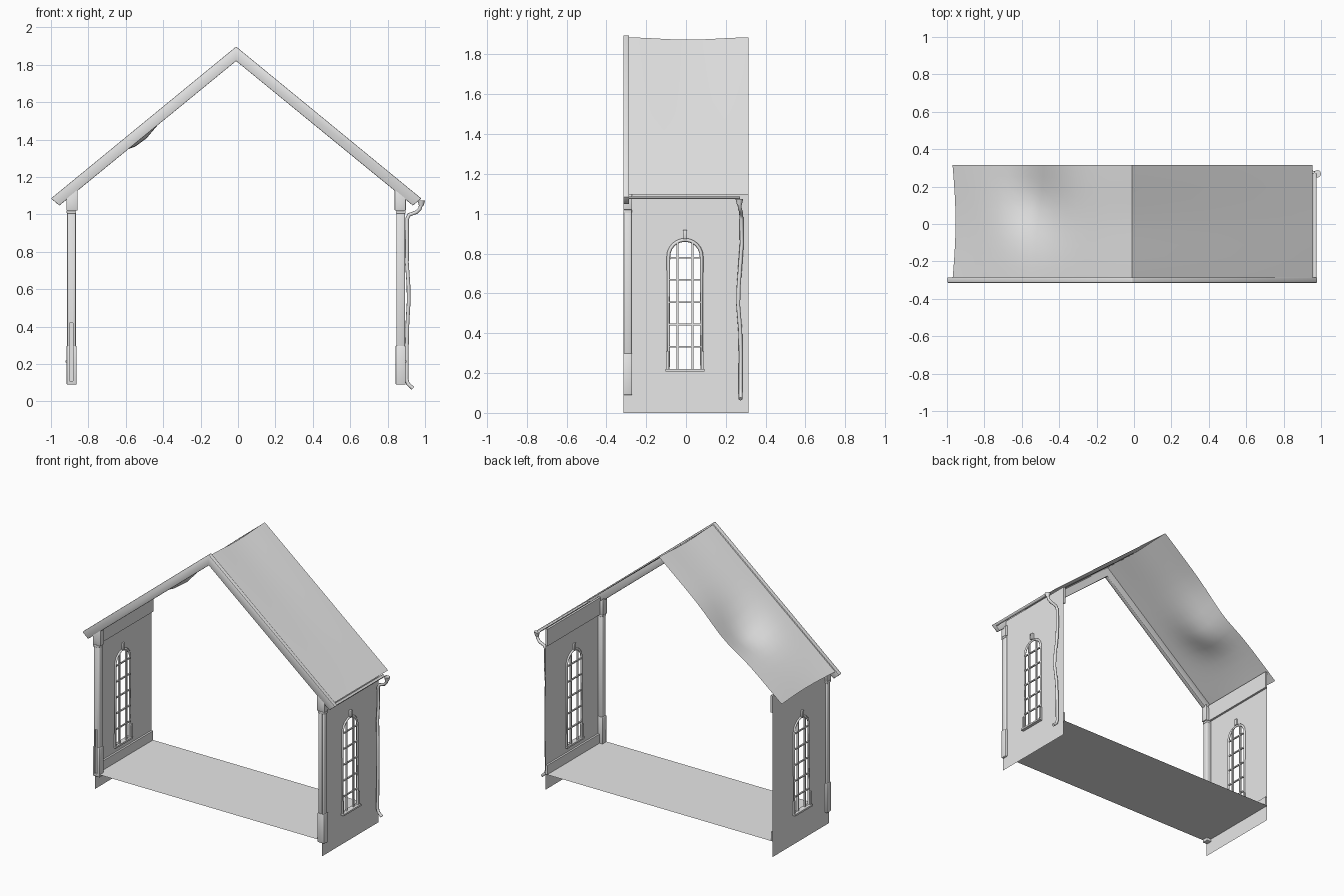
import bpy, bmesh, math
from mathutils import Vector

if "Cube" in bpy.data.objects:
    bpy.data.objects.remove(bpy.data.objects["Cube"])

AXIS = -0.01            # x of the ridge
FRONT, BACK = -0.315, 0.315
SLOPE = 0.818
FLOOR_Z = 0.11
WALL = 0.89             # wall distance from the ridge axis
SIDES = (("right", -1), ("left", 1))

plaster = bpy.data.materials.new("light_grey")
plaster.use_nodes = True
GREY = (0.8, 0.8, 0.8, 1)
plaster.diffuse_color = GREY
plaster.node_tree.nodes["Principled BSDF"].inputs["Base Color"].default_value = GREY


def finish(name, bm, smooth=None, recalc=True):
    if recalc:
        bmesh.ops.recalc_face_normals(bm, faces=bm.faces)
    me = bpy.data.meshes.new(name)
    bm.to_mesh(me)
    bm.free()
    ob = bpy.data.objects.new(name, me)
    bpy.context.collection.objects.link(ob)
    me.materials.append(plaster)
    if smooth:
        bpy.ops.object.select_all(action='DESELECT')
        ob.select_set(True)
        bpy.context.view_layer.objects.active = ob
        bpy.ops.object.shade_smooth_by_angle(angle=math.radians(smooth))
    return ob


def box(name, xs, ys, zs, bevel=0):
    bm = bmesh.new()
    bmesh.ops.create_cube(bm, size=1)
    for v in bm.verts:
        v.co = [(r[0] + r[1]) / 2 + c * abs(r[1] - r[0]) for c, r in zip(v.co, (xs, ys, zs))]
    if bevel:
        bmesh.ops.bevel(bm, geom=bm.edges[:], offset=bevel, segments=2, affect='EDGES', profile=0.5)
    return finish(name, bm, 50 if bevel else None)


def side_box(name, s, us, ys, zs, bevel=0):
    """Box whose x range is measured outward from the ridge axis."""
    return box(name, sorted(AXIS + s * u for u in us), ys, zs, bevel)


def prism(name, pts, y0, y1, bevel=0):
    bm = bmesh.new()
    face = bm.faces.new([bm.verts.new((AXIS + x, y0, z)) for x, z in pts])
    ext = bmesh.ops.extrude_face_region(bm, geom=[face])
    moved = [g for g in ext["geom"] if isinstance(g, bmesh.types.BMVert)]
    bmesh.ops.translate(bm, vec=(0, y1 - y0, 0), verts=moved)
    if bevel:
        bmesh.ops.recalc_face_normals(bm, faces=bm.faces)
        bmesh.ops.bevel(bm, geom=bm.edges[:], offset=bevel, segments=2, affect='EDGES', profile=0.5)
    return finish(name, bm, 40)


def tube(name, pts, radius, res=0, cyclic=False):
    cu = bpy.data.curves.new(name, 'CURVE')
    cu.dimensions = '3D'
    cu.bevel_depth, cu.bevel_resolution, cu.use_fill_caps = radius, res, True
    sp = cu.splines.new('POLY')
    sp.points.add(len(pts) - 1)
    for p, co in zip(sp.points, pts):
        p.co = (*co, 1)
    sp.use_cyclic_u = cyclic
    cu.materials.append(plaster)
    ob = bpy.data.objects.new(name, cu)
    bpy.context.collection.objects.link(ob)
    return ob


# Arched window outline in (y, z)
WIN_Y, WIN_HALF, SILL, SPRING, RISE = -0.005, 0.083, 0.215, 0.785, 0.083


def arch():
    pts = [(WIN_Y + WIN_HALF, SILL)]
    for i in range(13):
        a = math.pi * i / 12
        pts.append((WIN_Y + WIN_HALF * math.cos(a), SPRING + RISE * math.sin(a)))
    return pts + [(WIN_Y - WIN_HALF, SILL)]


def wall(name, x, s):
    bm = bmesh.new()
    outer = [(FRONT, FLOOR_Z), (BACK, FLOOR_Z), (BACK, 1.14), (FRONT, 1.14)]
    for loop in (outer, arch()):
        vs = [bm.verts.new((x, y, z)) for y, z in loop]
        for a, b in zip(vs, vs[1:] + vs[:1]):
            bm.edges.new((a, b))
    bmesh.ops.triangle_fill(bm, use_beauty=True, edges=bm.edges[:], normal=(s, 0, 0))
    bm.normal_update()
    flip = [f for f in bm.faces if f.normal.x * s < 0]
    bmesh.ops.reverse_faces(bm, faces=flip)
    return finish(name, bm, recalc=False)


def window(side, s):
    x = AXIS + s * WALL
    tube(side + "_window_frame", [(x, y, z) for y, z in arch()], 0.009, 0, True)
    for y in (-0.038, 0.038):
        side_box(side + "_window_upright", s, (0.884, 0.896),
                 (WIN_Y + y - 0.005, WIN_Y + y + 0.005), (SILL, SPRING + RISE * 0.9))
    for i in range(5):
        z = 0.332 + i * 0.112
        side_box(side + "_window_crossbar", s, (0.885, 0.895),
                 (WIN_Y - WIN_HALF, WIN_Y + WIN_HALF), (z - 0.004, z + 0.004))
    side_box(side + "_window_sill", s, (0.875, 0.912), (WIN_Y - 0.097, WIN_Y + 0.097), (0.208, 0.22))
    for e in (-1, 1):
        y = WIN_Y + e * 0.088
        side_box(side + "_window_foot", s, (0.88, 0.902), (y - 0.007, y + 0.007), (0.215, 0.31))
    side_box(side + "_window_keystone", s, (0.88, 0.905), (WIN_Y - 0.011, WIN_Y + 0.011),
             (0.872, 0.918), 0.003)


def roof_sheet(side, s):
    reach = 0.965 if s > 0 else 0.96
    bm = bmesh.new()
    bmesh.ops.create_grid(bm, x_segments=16, y_segments=10, size=1)
    for v in bm.verts:
        t, w = (v.co.x + 1) / 2, (v.co.y + 1) / 2
        y = -0.295 + w * (BACK + 0.295)
        u = t * reach
        z = 1.885 - u * SLOPE
        z -= (1 - t) * 0.011 * math.sin(math.pi * w) ** 2
        if s < 0:   # worn slope: sagging middle and wavy eave
            z -= 0.085 * math.exp(-((u - 0.5) / 0.14) ** 2) * math.exp(-((y - 0.12) / 0.2) ** 2)
            u -= 0.016 * t ** 8 * math.sin(math.pi * w)
        v.co = (AXIS + s * u, y, z)
    bm.normal_update()
    bmesh.ops.reverse_faces(bm, faces=[f for f in bm.faces if f.normal.z < 0])
    finish(side + "_roof_sheet", bm, 60, recalc=False)


# Floor
bm = bmesh.new()
bm.faces.new([bm.verts.new((AXIS + x * WALL, y, FLOOR_Z))
              for x, y in ((-1, FRONT), (1, FRONT), (1, BACK), (-1, BACK))])
finish("floor", bm, recalc=False)

# Gable beam
tip, under = (0.99, 1.085), (0.945, 1.047)
prism("gable_beam", [(0, 1.897), tip, under, (0, 1.82), (-under[0], under[1]), (-tip[0], tip[1])],
      FRONT, -0.285, 0.004)

for side, s in SIDES:
    x = AXIS + s * WALL
    wall(side + "_wall", x, s)
    window(side, s)
    roof_sheet(side, s)

    # Foundation skirt below the floor
    bm = bmesh.new()
    ring = [(FRONT, 0), (BACK, 0), (BACK, FLOOR_Z), (FRONT, FLOOR_Z)]
    bm.faces.new([bm.verts.new((x, y, z)) for y, z in (ring if s > 0 else ring[::-1])])
    finish(side + "_foundation_skirt", bm, recalc=False)

    # Inner top band and baseboard
    side_box(side + "_wall_top_band", s, (0.874, 0.889), (-0.28, BACK), (1.02, 1.14))
    side_box(side + "_baseboard", s, (0.876, 0.889), (-0.28, BACK), (FLOOR_Z, 0.175))

    # Corner pillar
    side_box(side + "_pillar_base", s, (0.853, 0.906), (FRONT, -0.27), (0.09, 0.298), 0.004)
    shaft = side_box(side + "_pillar_shaft", s, (0.857, 0.903), (FRONT + 0.002, -0.273), (0.29, 1.015), 0.006)
    side_box(side + "_pillar_collar", s, (0.855, 0.906), (FRONT, -0.272), (1.005, 1.02), 0.002)
    prism(side + "_pillar_capital",
          [(s * u, z) for u, z in ((0.848, 1.02), (0.907, 1.02), (0.907, 1.09), (0.848, 1.138))],
          FRONT, -0.27, 0.003)

# Chipped groove up the right pillar
cutter = box("groove_cutter", (-0.902, -0.882), (-0.35, -0.303), (0.11, 0.42))
for name in ("right_pillar_base", "right_pillar_shaft"):
    ob = bpy.data.objects[name]
    mod = ob.modifiers.new("groove", 'BOOLEAN')
    mod.object, mod.operation, mod.solver = cutter, 'DIFFERENCE', 'EXACT'
    bpy.context.view_layer.objects.active = ob
    bpy.ops.object.modifier_apply(modifier=mod.name)
bpy.data.objects.remove(cutter)

# Gutter along the left eave
bm = bmesh.new()
rows = []
for y in (-0.285, 0.27):
    rows.append([bm.verts.new((0.963 + 0.013 * math.cos(a), y, 1.087 + 0.013 * math.sin(a)))
                 for a in (math.pi * (1 + i / 6) for i in range(7))])
for i in range(6):
    bm.faces.new((rows[0][i], rows[0][i + 1], rows[1][i + 1], rows[1][i]))
finish("gutter", bm, 60)

# Bent drainpipe with funnel
bm = bmesh.new()
bmesh.ops.create_cone(bm, cap_ends=True, segments=12, radius1=0.012, radius2=0.02, depth=0.03)
bmesh.ops.translate(bm, vec=(0.98, 0.268, 1.06), verts=bm.verts)
finish("drain_funnel", bm, 40)
tube("drainpipe", [(0.98, 0.268, 1.055), (0.972, 0.27, 1.03), (0.955, 0.275, 1.012),
                   (0.915, 0.277, 0.998), (0.904, 0.278, 0.975), (0.904, 0.28, 0.85),
                   (0.903, 0.272, 0.74), (0.911, 0.264, 0.63), (0.913, 0.262, 0.54),
                   (0.906, 0.272, 0.42), (0.903, 0.275, 0.3), (0.901, 0.274, 0.12),
                   (0.908, 0.274, 0.095), (0.935, 0.274, 0.07)], 0.01, 2)
